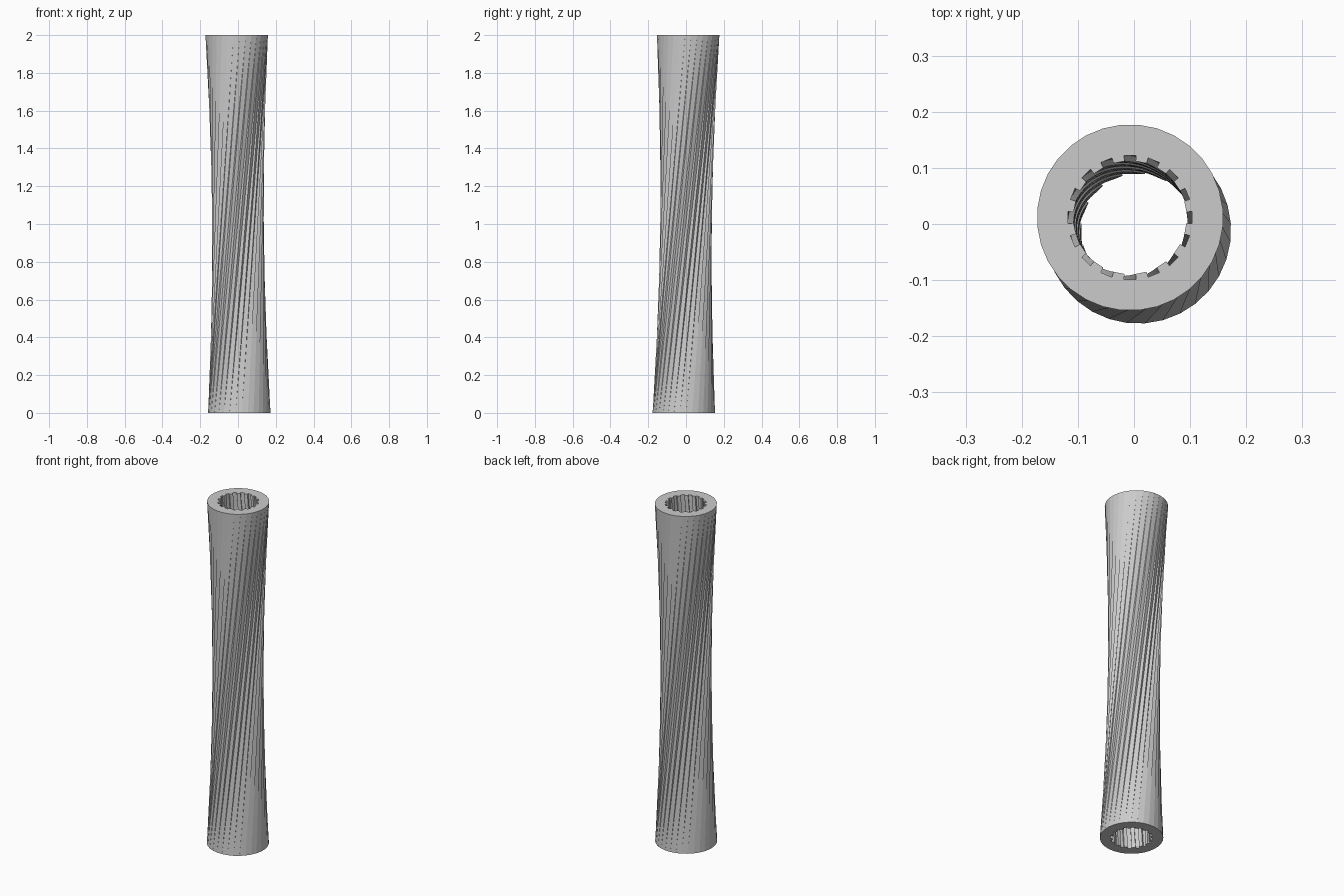
import bpy, bmesh
from math import sin, cos, pi, radians

if "Cube" in bpy.data.objects:
    bpy.data.objects.remove(bpy.data.objects["Cube"])

GROOVES = 16
SIDES = GROOVES * 2
R_OUT, R_BORE, R_GROOVE = 0.166, 0.101, 0.111
TWIST = radians(80)
BORE_STEPS = 24
LEAN = (-0.007, 0.0115)      # axis offset at the top, mirrored at the bottom

bm = bmesh.new()


def point(r, i, t):
    a = pi / 2 + (i - 0.5) * 2 * pi / SIDES + TWIST * (t - 0.5)
    k = 2 * t - 1
    return bm.verts.new((r * cos(a) + k * LEAN[0], r * sin(a) + k * LEAN[1], 2 * t))


def ring(r, t, shift=0.0):
    return [point(r, i + shift, t) for i in range(SIDES)]


# align the rings so that a groove sits at the back of the top end
SHIFT = -TWIST / 2 / (2 * pi / SIDES)
outer = [ring(R_OUT, t, SHIFT) for t in (0, 1)]
lands = [ring(R_BORE, s / BORE_STEPS, SHIFT) for s in range(BORE_STEPS + 1)]
floors = [ring(R_GROOVE, s / BORE_STEPS, SHIFT) for s in range(BORE_STEPS + 1)]

# outer skin: straight ruled strips that pinch the waist
for i in range(SIDES):
    j = (i + 1) % SIDES
    a, b, c, d = outer[0][i], outer[0][j], outer[1][j], outer[1][i]
    bm.faces.new((a, b, d))
    bm.faces.new((b, c, d))

# rifled bore: alternating grooves and lands with radial side walls
for s in range(BORE_STEPS):
    for i in range(SIDES):
        j = (i + 1) % SIDES
        r = floors if i % 2 == 0 else lands
        bm.faces.new((r[s][j], r[s][i], r[s + 1][i], r[s + 1][j]))
        bm.faces.new((lands[s][i], floors[s][i], floors[s + 1][i], lands[s + 1][i]))

# end faces
for o, l, f in ((outer[0], lands[0], floors[0]), (outer[1], lands[-1], floors[-1])):
    for i in range(SIDES):
        j = (i + 1) % SIDES
        bm.faces.new((o[i], o[j], f[j], f[i]))
        if i % 2:
            bm.faces.new((f[i], f[j], l[j], l[i]))

bmesh.ops.recalc_face_normals(bm, faces=bm.faces[:])
mesh = bpy.data.meshes.new("rifled_tube")
bm.to_mesh(mesh)
bm.free()
bpy.context.collection.objects.link(bpy.data.objects.new("rifled_tube", mesh))
